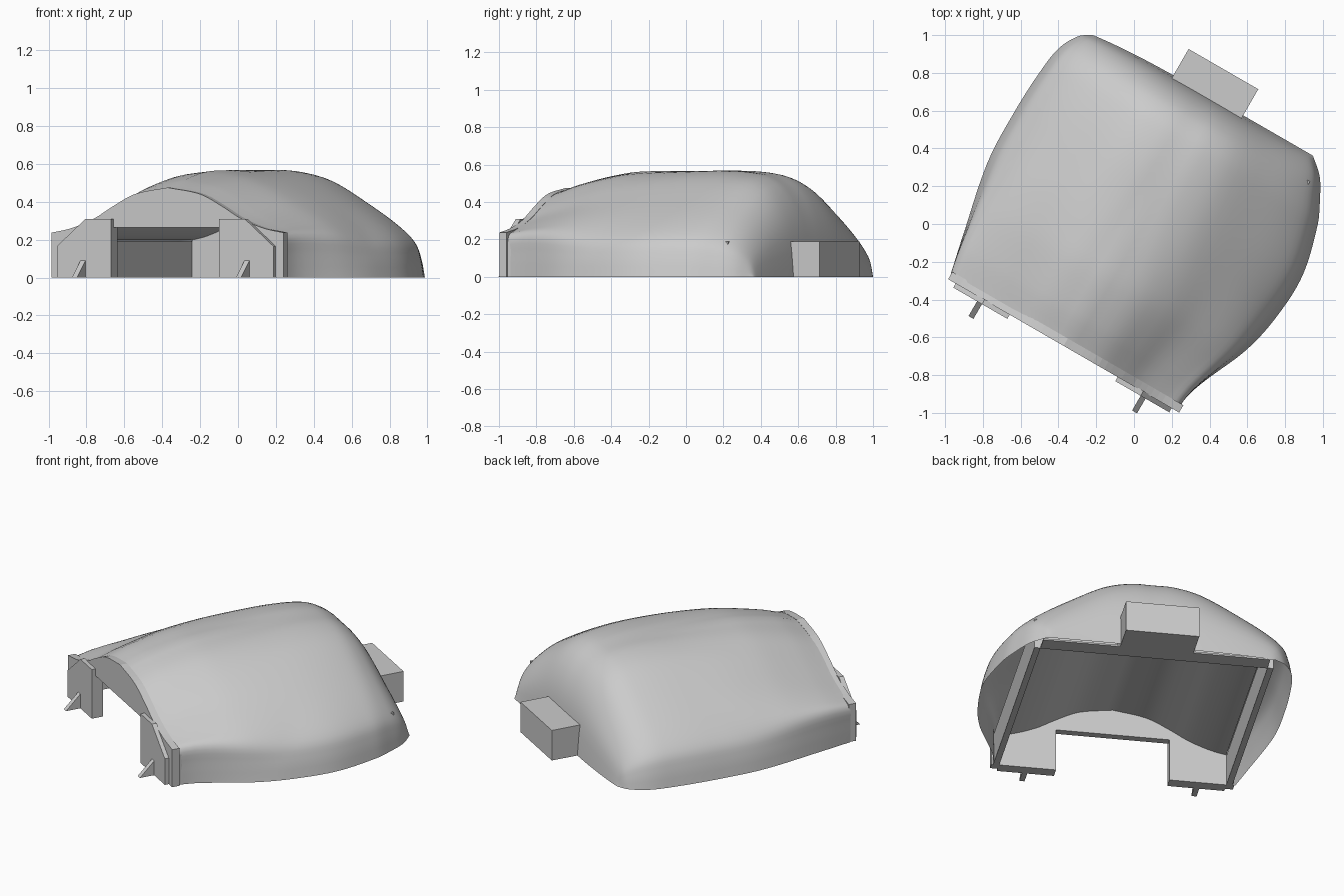
import bpy, bmesh, math
from mathutils import Vector

if "Cube" in bpy.data.objects:
    bpy.data.objects.remove(bpy.data.objects["Cube"], do_unlink=True)

grey = bpy.data.materials.new("light_grey")
grey.use_nodes = True
grey.diffuse_color = (0.6, 0.6, 0.6, 1)
grey.node_tree.nodes["Principled BSDF"].inputs["Base Color"].default_value = (0.6, 0.6, 0.6, 1)
TURN = math.radians(-30)  # the whole shelter stands turned on its plot


def finish(name, bm, smooth=False, fix_normals=True):
    if fix_normals:
        bmesh.ops.recalc_face_normals(bm, faces=bm.faces)
    mesh = bpy.data.meshes.new(name)
    bm.to_mesh(mesh)
    bm.free()
    mesh.materials.append(grey)
    obj = bpy.data.objects.new(name, mesh)
    bpy.context.scene.collection.objects.link(obj)
    obj.rotation_euler.z = TURN
    for p in mesh.polygons:
        p.use_smooth = smooth
    return obj


def prism(name, points, push):
    """Extrude a flat outline along a vector."""
    bm = bmesh.new()
    face = bm.faces.new([bm.verts.new(p) for p in points])
    ext = bmesh.ops.extrude_face_region(bm, geom=[face], use_keep_orig=True)
    moved = [e for e in ext["geom"] if isinstance(e, bmesh.types.BMVert)]
    bmesh.ops.translate(bm, verts=moved, vec=Vector(push))
    return finish(name, bm)


def box(name, x0, x1, y0, y1, z1):
    return prism(name, [(x0, y0, 0), (x1, y0, 0), (x1, y1, 0), (x0, y1, 0)], (0, 0, z1))


def curve(table, x):
    """Smooth cubic through (x, value) pairs."""
    n = len(table)
    i = max(k for k in range(n - 1) if k == 0 or table[k][0] <= x)

    def slope(k):
        a, b = table[max(k - 1, 0)], table[min(k + 1, n - 1)]
        return (b[1] - a[1]) / (b[0] - a[0])
    (x0, a), (x1, b) = table[i], table[i + 1]
    w = x1 - x0
    t = (x - x0) / w
    return ((2 * t**3 - 3 * t**2 + 1) * a + (t**3 - 2 * t**2 + t) * w * slope(i)
            + (3 * t**2 - 2 * t**3) * b + (t**3 - t**2) * w * slope(i + 1))


# Earth mound: cross-sections swept from front to back
FRONT, BACK = -0.71, 0.787
LEFT = [(-.75, .70), (-.5, .755), (-.1, .835), (.2, .845), (.45, .835), (.63, .81), (.745, .75), (BACK, .69)]
RIGHT = [(-.75, .685), (-.63, .705), (-.52, .745), (-.29, .845), (-.08, .895), (.2, .91), (.48, .845), (.6, .79),
         (.71, .725), (BACK, .64)]
CREST = [(-.75, .465), (-.7, .473), (-.58, .512), (-.35, .556), (-.2, .565), (.1, .567), (.35, .565),
         (.5, .55), (.58, .525), (.66, .465), (.73, .35), (.77, .2), (BACK, 0)]
# Half sections as (share of width, share of height), base to crest
ARCH = [(1, 0), (1, .25), (.99, .46), (.88, .53), (.65, .65), (.48, .79), (.28, .93), (0, 1)]
DOME = [(1, 0), (.975, .19), (.93, .35), (.8, .52), (.59, .72), (.35, .92), (.16, .995), (0, 1)]


def half(profile, t, axis):
    return curve([(k, p[axis]) for k, p in enumerate(profile)], t)


STEPS, ROWS = 28, 44
bm = bmesh.new()
rows = []
for r in range(ROWS + 1):
    f = r / ROWS
    v = FRONT + (BACK - FRONT) * (1 - (1 - f) ** 1.6)   # rows gather at the back
    crest = max(curve(CREST, v), 0)
    row = []
    for k in range(-STEPS, STEPS + 1):
        t = 7 * (1 - abs(k) / STEPS)
        # The arch turns into the dome sooner at the base than at the crown
        b = min(max((v + .75) / (.55 + .09 * t), 0), 1)
        b = b * b * (3 - 2 * b)
        s, h = (half(ARCH, t, a) * (1 - b) + half(DOME, t, a) * b for a in (0, 1))
        width = curve(RIGHT if k > 0 else LEFT, v)
        # One back corner is drawn in a little
        bend = .03 * s**3 * max(v, 0) / BACK if k < 0 else 0
        row.append(bm.verts.new((math.copysign(s * width, k), v - bend, max(h, 0) * crest)))
    rows.append(row)
for a, c in zip(rows, rows[1:]):
    for k in range(2 * STEPS):
        bm.faces.new((a[k], c[k], c[k + 1], a[k + 1]))
finish("earth_mound", bm, smooth=True, fix_normals=False)

# Arched outline shared by the front wall, vault and back wall
CROWN = [(0, .475), (.2, .44), (.34, .372), (.44, .315), (.58, .262), (.706, .237)]


def arch_line(width, drop):
    xs = [width * k / 20 for k in range(-20, 21)]
    return [(x, curve(CROWN, abs(x)) - drop) for x in xs]


# Front wall with the doorway
outline = [(-.706, 0)] + arch_line(.706, 0) + [(.706, 0), (.33, 0), (.33, .265), (-.33, .265), (-.33, 0)]
prism("front_wall", [(x, -.745, z) for x, z in outline], (0, .045, 0))

# Inner vault and back wall
bm = bmesh.new()
line = arch_line(.66, .047)
strip = [[bm.verts.new((x, y, z)) for x, z in line] for y in (-.70, .66)]
for k in range(len(line) - 1):
    bm.faces.new((strip[0][k], strip[0][k + 1], strip[1][k + 1], strip[1][k]))
finish("inner_vault", bm, smooth=True)
prism("back_wall", [(x, .655, z) for x, z in [(-.66, 0)] + line + [(.66, 0)]], (0, .01, 0))
box("back_footing", -.66, .66, .66, .755, .01)
box("rear_block", -.213, .213, .66, .947, .19)

# Side walls, door piers and their small fins
for side, label in ((-1, "right"), (1, "left")):
    box(label + "_side_wall", *sorted((side * .66, side * .695)), -.70, .66, .19)
    pier = [(.33, 0), (.33, .31), (.485, .31), (.66, .165), (.66, 0)]
    prism(label + "_door_pier", [(side * x, -.77, z) for x, z in pier], (0, .03, 0))
    fin = [(-.765, 0), (-.765, .095), (-.86, 0)]
    prism(label + "_pier_fin", [(side * .5 - .015, y, z) for y, z in fin], (.03, 0, 0))
